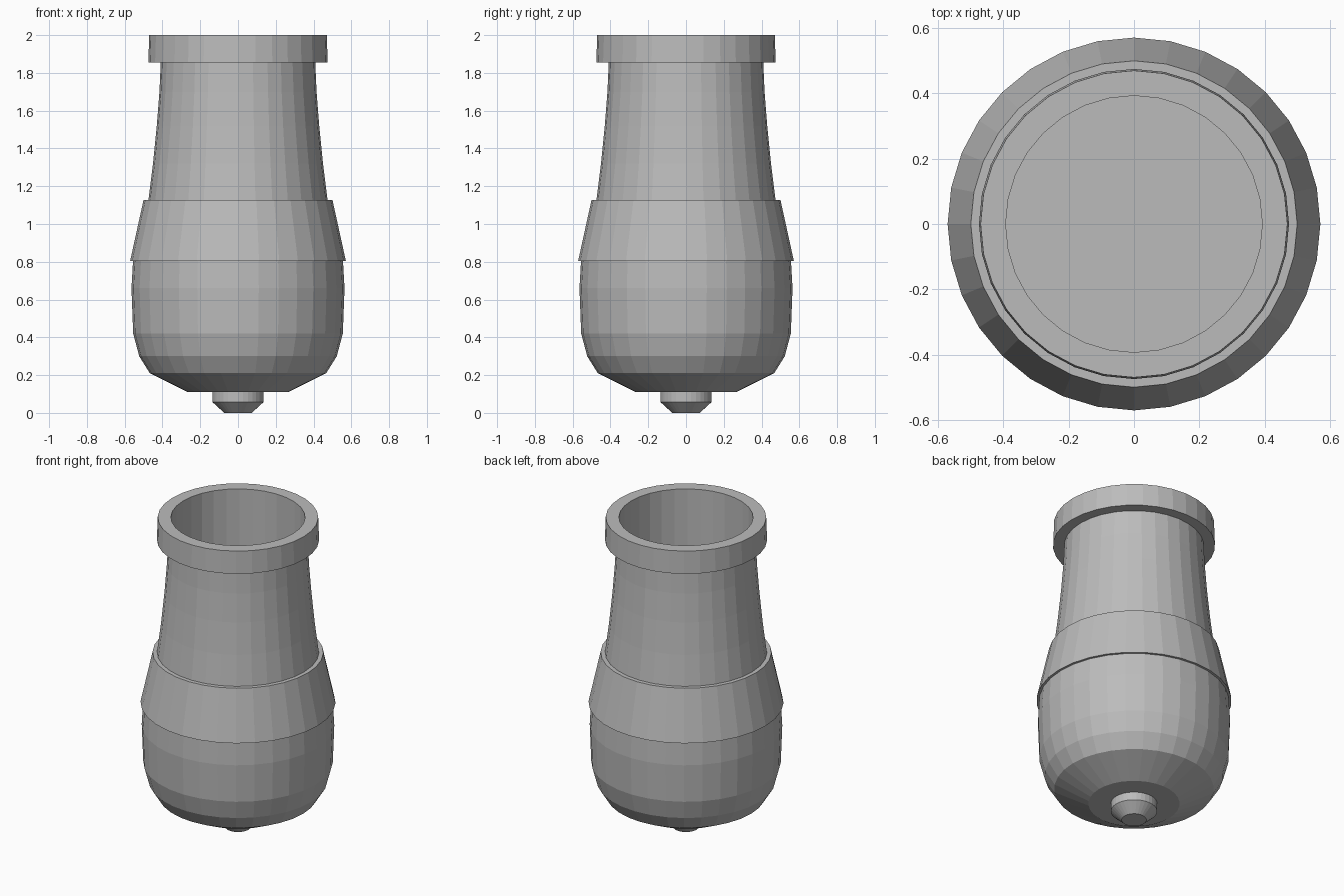
import bpy
import bmesh
from math import cos, sin, tau

SIDES = 32

cube = bpy.data.objects.get("Cube")
if cube:
    bpy.data.objects.remove(cube, do_unlink=True)

# One plain metal grey
metal = bpy.data.materials.new("grey_metal")
metal.use_nodes = True
grey = (0.5, 0.5, 0.5, 1)
metal.diffuse_color = grey
metal.node_tree.nodes["Principled BSDF"].inputs["Base Color"].default_value = grey


def lathe(name, profile):
    """Turn a (radius, height) profile around z; zero radius closes an end."""
    bm = bmesh.new()
    rings = []
    for r, z in profile:
        if r == 0:
            rings.append([bm.verts.new((0, 0, z))] * SIDES)
        else:
            rings.append([bm.verts.new((r * cos(tau * i / SIDES), r * sin(tau * i / SIDES), z))
                          for i in range(SIDES)])
    for low, high in zip(rings, rings[1:]):
        for i in range(SIDES):
            j = (i + 1) % SIDES
            corners = [low[i], low[j], high[j], high[i]]
            bm.faces.new(list(dict.fromkeys(corners)))
    # Merge each cap fan into one flat polygon
    tips = [v for v in bm.verts if v.co.x == 0 and v.co.y == 0]
    bmesh.ops.dissolve_verts(bm, verts=tips)
    bmesh.ops.recalc_face_normals(bm, faces=bm.faces)
    mesh = bpy.data.meshes.new(name)
    bm.to_mesh(mesh)
    bm.free()
    mesh.materials.append(metal)
    obj = bpy.data.objects.new(name, mesh)
    bpy.context.collection.objects.link(obj)
    return obj


# Rounded lower chamber
lathe("chamber", [(0, 0.11), (0.267, 0.11), (0.467, 0.21), (0.523, 0.3), (0.555, 0.42),
                  (0.564, 0.66), (0.555, 0.82), (0.5, 0.9), (0, 0.9)])

# Tapered reinforcing band with a flat lip
lathe("reinforcing_band", [(0, 0.805), (0.571, 0.805), (0.5, 1.128), (0, 1.128)][1:3]
      + [(0.46, 1.128), (0.5, 0.805), (0.571, 0.805)])

# Barrel, muzzle ring and hollow bore in one turned piece
lathe("barrel", [(0, 0.85), (0.5, 0.85), (0.474, 1.128), (0.45, 1.32), (0.43, 1.52),
                 (0.416, 1.7), (0.409, 1.855), (0.475, 1.855), (0.47, 2.0),
                 (0.393, 2.0), (0.393, 1.0), (0, 1.0)])

# Small knob under the chamber
lathe("base_knob", [(0, 0), (0.073, 0), (0.136, 0.058), (0.136, 0.12), (0, 0.12)])
